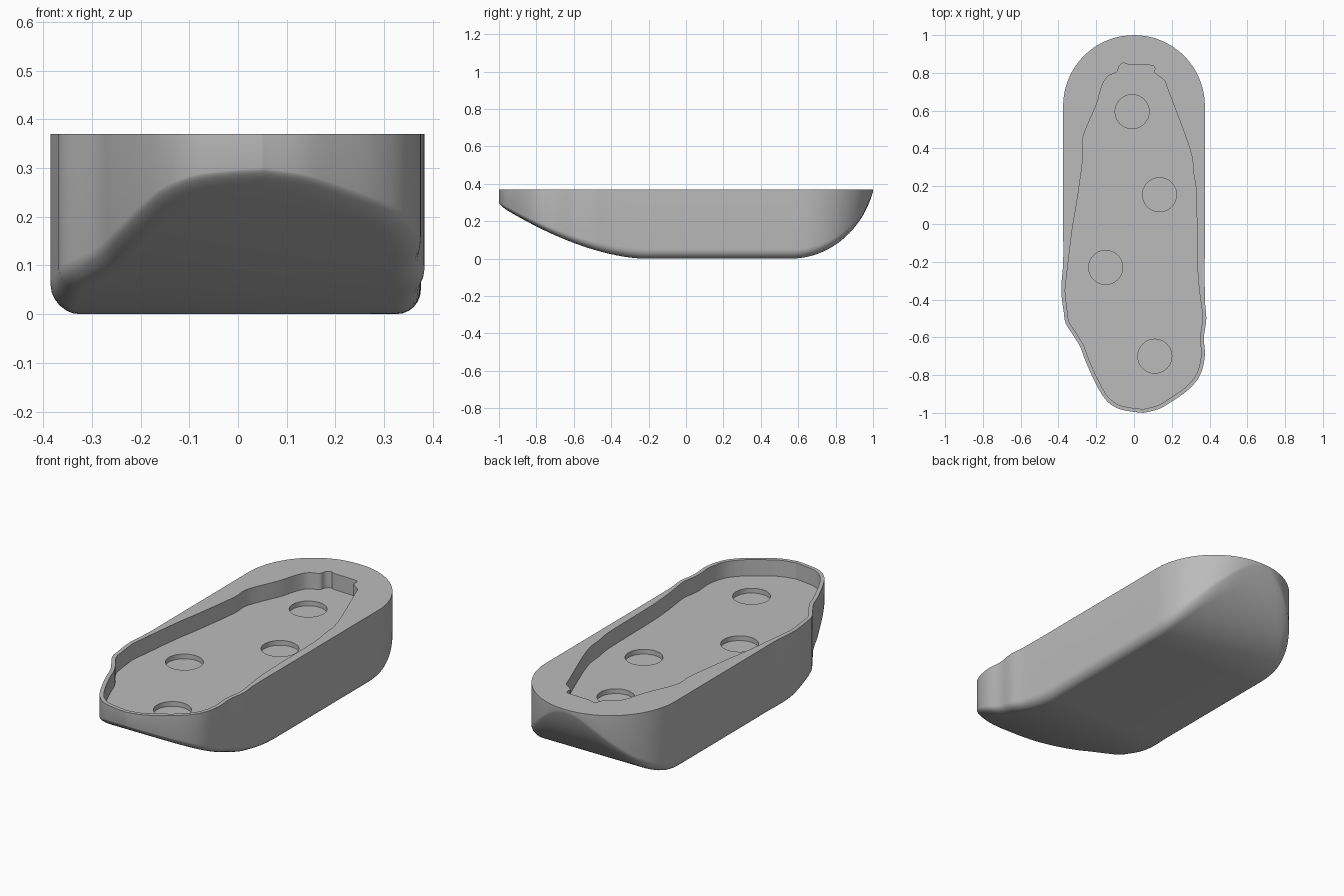
import bpy, bmesh, math
from mathutils import Vector

default = bpy.data.objects.get("Cube")
if default:
    bpy.data.objects.remove(default, do_unlink=True)

TOP = 0.37
FLOOR = 0.285
STATIONS = 96
FILLET = 0.05
FILLET_STEPS = 7

grey = bpy.data.materials.new("plain_grey")
grey.use_nodes = True
grey.diffuse_color = (0.5, 0.5, 0.5, 1)
grey.node_tree.nodes["Principled BSDF"].inputs["Base Color"].default_value = (0.5, 0.5, 0.5, 1)

bm = bmesh.new()


def smooth_path(points, steps=10):
    """Catmull-Rom curve through an open list of points."""
    pts = [Vector(p) for p in points]
    pts = [pts[0] * 2 - pts[1]] + pts + [pts[-1] * 2 - pts[-2]]
    path = []
    for a, b, c, d in zip(pts, pts[1:], pts[2:], pts[3:]):
        for k in range(steps):
            t = k / steps
            path.append((b * 2 + (c - a) * t + (a * 2 - b * 5 + c * 4 - d) * t**2
                         + (b * 3 - a - c * 3 + d) * t**3) / 2)
    return path + [pts[-2]]


def side_at(path, y):
    """Point of a front-to-back side path at depth y."""
    for a, b in zip(path, path[1:]):
        if a.y <= y <= b.y and b.y > a.y:
            return a.lerp(b, (y - a.y) / (b.y - a.y))
    return path[0].copy() if y < 0 else path[-1].copy()


def inset(loop, distance):
    result = []
    for i, p in enumerate(loop):
        t = (loop[(i + 1) % len(loop)] - loop[i - 1]).normalized()
        result.append(p + Vector((-t.y, t.x)) * distance)
    return result


def underside(y):
    """Long rise to the front, flat middle, tight round rise to the back."""
    if y < -0.22:
        return 0.285 * ((-0.22 - y) / 0.78) ** 1.7
    if y > 0.56:
        k = 0.95
        t = min((y - 0.56) / 0.44, 1) * k
        return 0.355 * (1 - math.sqrt(1 - t * t)) / (1 - math.sqrt(1 - k * k))
    return 0


def flat_ring(loop, z):
    return [bm.verts.new((p[0], p[1], z)) for p in loop]


def bridge(upper, lower):
    for i in range(len(upper)):
        bm.faces.new((upper[i - 1], upper[i], lower[i], lower[i - 1]))


def fill(rings):
    """Flat face bounded by the first ring, with the others as holes."""
    edges = [bm.edges.get((r[i - 1], r[i])) for r in rings for i in range(len(r))]
    bmesh.ops.triangle_fill(bm, use_beauty=True, edges=edges, normal=(0, 0, 1))


# Outline: shaped front, straight sides, semicircular back
R = 0.375
arc = [math.radians(a) for a in range(0, 91, 10)]
right = [(0.05, -1), (0.13, -0.98), (0.2, -0.94), (0.29, -0.875), (0.35, -0.8), (0.375, -0.7),
         (0.37, -0.6), (0.383, -0.5), (R, -0.38), (R, 0), (R, 0.4)]
left = [(0.05, -1), (-0.02, -0.992), (-0.09, -0.975), (-0.15, -0.93), (-0.2, -0.85),
        (-0.255, -0.73), (-0.29, -0.64), (-0.36, -0.53), (-0.37, -0.48), (-0.385, -0.35),
        (-R, -0.2), (-R, 0), (-R, 0.4)]
right += [(R * math.cos(a), 1 - R + R * math.sin(a)) for a in arc]
left += [(-R * math.cos(a), 1 - R + R * math.sin(a)) for a in arc]
depths = [-math.cos(math.pi * i / STATIONS) for i in range(STATIONS + 1)]
right_path, left_path = smooth_path(right), smooth_path(left)
right_side = [side_at(right_path, y) for y in depths]
left_side = [side_at(left_path, y) for y in depths]
outline = right_side + left_side[-2:0:-1]

# Upright wall and filleted lower edge
top_edge = flat_ring(outline, TOP)
previous = top_edge
for k in range(FILLET_STEPS):
    a = math.pi / 2 * k / (FILLET_STEPS - 1)
    ring = []
    for p in inset(outline, FILLET * (1 - math.cos(a))):
        base = underside(p.y)
        z = base + FILLET * (1 - base / 0.4) * (1 - math.sin(a))
        ring.append(bm.verts.new((p.x, p.y, min(z, TOP - 0.008))))
    bridge(previous, ring)
    previous = ring

# Curved underside, in strips from side to side
for i in range(STATIONS):
    corners = [previous[i], previous[i + 1], previous[-i - 1], previous[-i]]
    bm.faces.new(list(dict.fromkeys(corners)))

# Recess: thin rim at the front, tapering to a notch at the back
rear = [(0.345, -0.35), (0.335, -0.2), (0.33, 0.15), (0.315, 0.27), (0.295, 0.4), (0.18, 0.71),
        (0.16, 0.76), (0.11, 0.8), (0.11, 0.825), (0.09, 0.84), (-0.03, 0.845), (-0.055, 0.853),
        (-0.08, 0.835), (-0.09, 0.805), (-0.14, 0.78), (-0.17, 0.73), (-0.2, 0.63),
        (-0.27, 0.46), (-0.27, 0.35), (-0.305, 0.1), (-0.33, -0.05), (-0.365, -0.35)]
rim = inset(outline, 0.02)
half = STATIONS + 1
front = [p for p in rim[half:] + rim[:half] if p.y < -0.42]
recess = smooth_path(rear, 4) + front
recess_top, recess_floor = flat_ring(recess, TOP), flat_ring(recess, FLOOR)
bridge(recess_top, recess_floor)
fill([top_edge, recess_top])

# Four shallow round pockets in the recess floor
pockets = []
for x, y in [(-0.01, 0.595), (0.135, 0.155), (-0.15, -0.23), (0.11, -0.7)]:
    circle = [(x + 0.09 * math.cos(a), y + 0.09 * math.sin(a))
              for a in (math.tau * i / 64 for i in range(64))]
    mouth, bottom = flat_ring(circle, FLOOR), flat_ring(circle, FLOOR - 0.025)
    bridge(mouth, bottom)
    bm.faces.new(bottom)
    pockets.append(mouth)
fill([recess_floor] + pockets)

# Smooth shading with crisp edges
bmesh.ops.recalc_face_normals(bm, faces=bm.faces)
for face in bm.faces:
    face.smooth = True
for edge in bm.edges:
    edge.smooth = edge.calc_face_angle(0) < math.radians(30)

mesh = bpy.data.meshes.new("tray_body")
bm.to_mesh(mesh)
bm.free()
mesh.materials.append(grey)
body = bpy.data.objects.new("tray_body", mesh)
bpy.context.scene.collection.objects.link(body)
